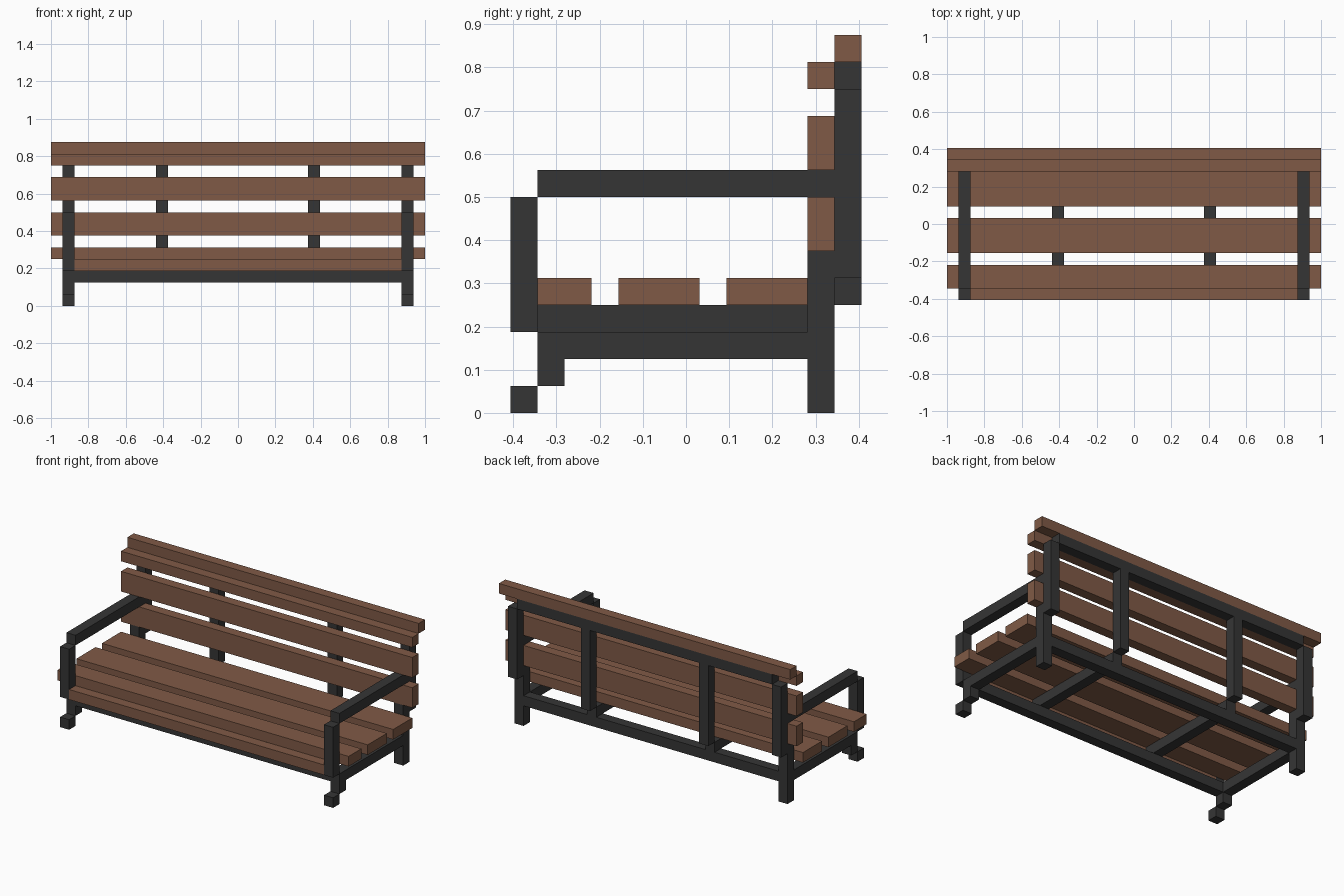
import bpy
import bmesh
from mathutils import Matrix, Vector

cube = bpy.data.objects.get("Cube")
if cube:
    bpy.data.objects.remove(cube, do_unlink=True)

U = 1 / 16  # every beam sits on a grid of this size


def make_material(name, rgb):
    mat = bpy.data.materials.new(name)
    mat.use_nodes = True
    mat.diffuse_color = (*rgb, 1)
    bsdf = mat.node_tree.nodes["Principled BSDF"]
    bsdf.inputs["Base Color"].default_value = (*rgb, 1)
    bsdf.inputs["Roughness"].default_value = 0.8
    return mat


WOOD = make_material("brown wood", (0.216, 0.102, 0.061))
METAL = make_material("dark metal", (0.036, 0.036, 0.036))


def beam(name, x, y, z, mat):
    """Box from (min, max) ranges given in grid units."""
    lo, hi = (Vector(v) * U for v in zip(x, y, z))
    bm = bmesh.new()
    bmesh.ops.create_cube(bm, size=1, matrix=Matrix.Diagonal((*(hi - lo), 1)))
    mesh = bpy.data.meshes.new(name)
    bm.to_mesh(mesh)
    bm.free()
    mesh.materials.append(mat)
    obj = bpy.data.objects.new(name, mesh)
    obj.location = (lo + hi) / 2
    bpy.context.collection.objects.link(obj)
    return obj


def pair(name, x, y, z, mat):
    """Matching beams on the left (+x) and right (-x)."""
    beam("left_" + name, x, y, z, mat)
    beam("right_" + name, (-x[1], -x[0]), y, z, mat)


FULL, INNER = (-16, 16), (-14, 14)
OUTER, MIDDLE = (14, 15), (6, 7)

# Seat slats and the lower plank along the front edge
for i, y in enumerate([(-5.5, -3.5), (-2.5, 0.5), (1.5, 4.5)], 1):
    beam(f"seat_slat_{i}", FULL, y, (4, 5), WOOD)
beam("seat_front_plank", INNER, (-6.5, -5.5), (3, 4), WOOD)

# Backrest slats and the top cap
for i, z in enumerate([(6, 8), (9, 11), (12, 13)], 1):
    beam(f"back_slat_{i}", FULL, (4.5, 5.5), z, WOOD)
beam("back_top_cap", FULL, (5.5, 6.5), (13, 14), WOOD)

# End frames: feet, legs, side rails, armrests and back posts
pair("front_foot", OUTER, (-6.5, -5.5), (0, 1), METAL)
pair("front_leg", OUTER, (-5.5, -4.5), (1, 3), METAL)
pair("rear_leg", OUTER, (4.5, 5.5), (0, 6), METAL)
pair("side_rail", OUTER, (-4.5, 4.5), (2, 3), METAL)
pair("arm_post", OUTER, (-6.5, -5.5), (3, 8), METAL)
pair("armrest", OUTER, (-5.5, 5.5), (8, 9), METAL)
pair("back_post", OUTER, (5.5, 6.5), (5, 12), METAL)

# Middle supports under the seat and behind the back
pair("seat_joist", MIDDLE, (-5.5, 5.5), (3, 4), METAL)
pair("middle_back_post", MIDDLE, (5.5, 6.5), (4, 12), METAL)

# Long rails joining the end frames
beam("front_rail", INNER, (-5.5, -4.5), (2, 3), METAL)
beam("rear_rail", INNER, (4.5, 5.5), (2, 3), METAL)
beam("top_rail", INNER, (5.5, 6.5), (12, 13), METAL)
